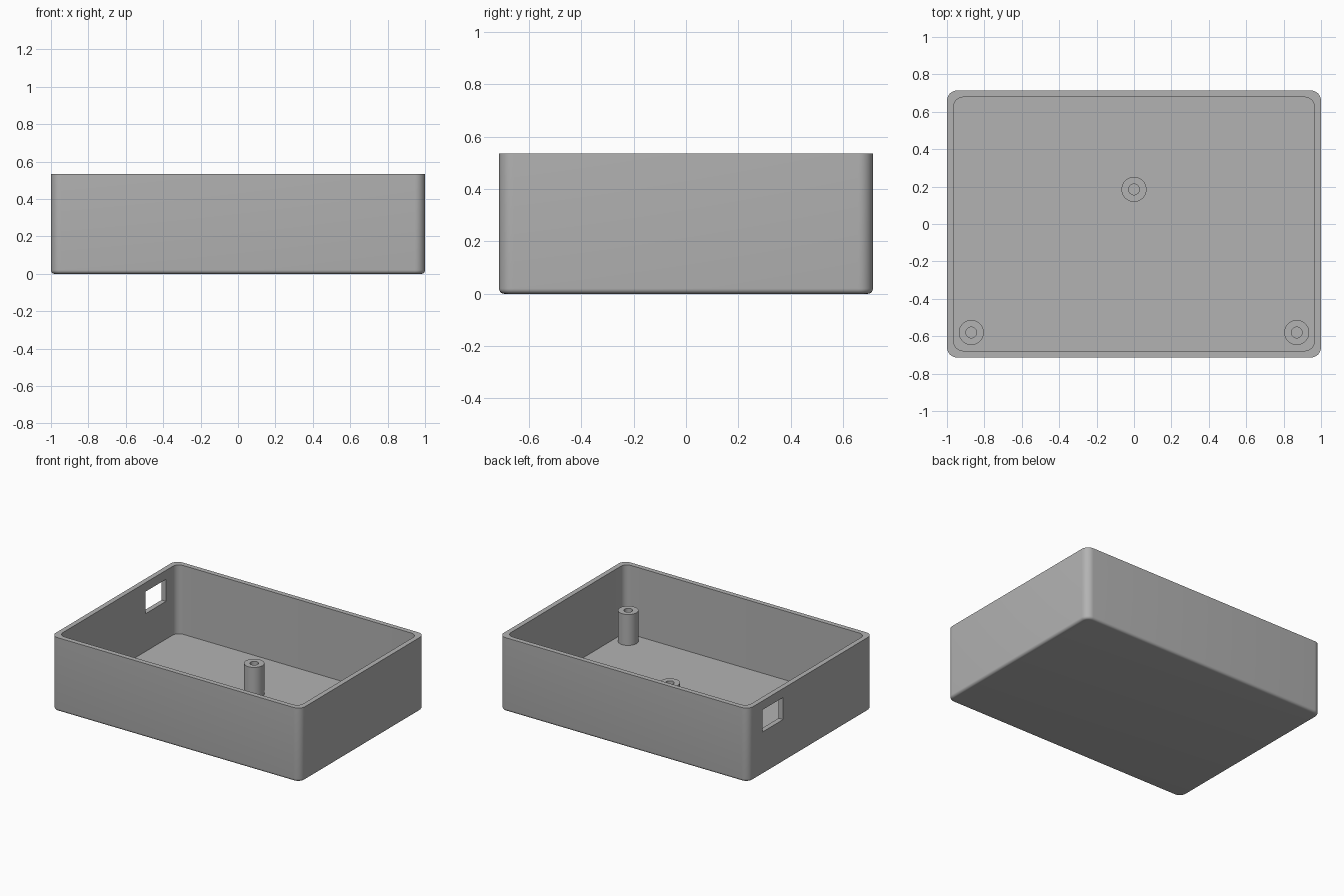
import bpy
import bmesh
from math import pi, sin, cos

HALF_X, HALF_Y, HEIGHT = 1.0, 0.714, 0.535
WALL = 0.036          # wall and floor thickness
CORNER = 0.055        # outer corner radius
FILLET = 0.02         # rounding under the base
POST_TOP = 0.26

if "Cube" in bpy.data.objects:
    bpy.data.objects.remove(bpy.data.objects["Cube"], do_unlink=True)

grey = bpy.data.materials.new("plain grey")
grey.use_nodes = True
colour = (0.45, 0.45, 0.45, 1)
grey.diffuse_color = colour
grey.node_tree.nodes["Principled BSDF"].inputs["Base Color"].default_value = colour


def rounded_outline(hx, hy, radius, steps):
    """Rounded rectangle; a circle when both half sizes equal the radius."""
    points = []
    for k, (sx, sy) in enumerate([(1, 1), (-1, 1), (-1, -1), (1, -1)]):
        for i in range(steps + 1):
            a = (k + i / steps) * pi / 2
            points.append((sx * (hx - radius) + radius * cos(a),
                           sy * (hy - radius) + radius * sin(a)))
    return points


def stack(name, rings, steps, capped, location=(0, 0, 0)):
    """Join rings of (half x, half y, radius, z) into one skin."""
    bm = bmesh.new()
    loops = [[bm.verts.new((x, y, z)) for x, y in rounded_outline(hx, hy, r, steps)]
             for hx, hy, r, z in rings]
    n = len(loops[0])
    for low, high in zip(loops, loops[1:]):
        for i in range(n):
            j = (i + 1) % n
            bm.faces.new((low[i], low[j], high[j], high[i]))
    if capped:
        bm.faces.new(loops[0][::-1])
        bm.faces.new(loops[-1])
    bmesh.ops.remove_doubles(bm, verts=bm.verts, dist=0.0001)
    mesh = bpy.data.meshes.new(name)
    bm.to_mesh(mesh)
    bm.free()
    mesh.materials.append(grey)
    obj = bpy.data.objects.new(name, mesh)
    obj.location = location
    bpy.context.collection.objects.link(obj)
    return obj


def select_only(obj):
    bpy.ops.object.select_all(action="DESELECT")
    obj.select_set(True)
    bpy.context.view_layer.objects.active = obj


def smooth(obj):
    select_only(obj)
    bpy.ops.object.shade_smooth_by_angle(angle=pi / 6)


# Open tray: filleted base, outer wall, rim, inner wall, floor
rings = []
for i in range(6):
    t = i / 5 * pi / 2
    inset = FILLET * (1 - sin(t))
    rings.append((HALF_X - inset, HALF_Y - inset, CORNER - inset, FILLET * (1 - cos(t))))
rings.append((HALF_X, HALF_Y, CORNER, HEIGHT))
for z in (HEIGHT, WALL):
    rings.append((HALF_X - WALL, HALF_Y - WALL, CORNER - 0.005, z))
tray = stack("tray", rings, 8, True)

# Cable window through the -x wall, near the back
bpy.ops.mesh.primitive_cube_add(size=1, location=(-HALF_X, 0.434, 0.39))
cutter = bpy.context.object
cutter.name = "window_cutter"
cutter.scale = (0.2, 0.236, 0.16)
cutter.hide_render = True
cut = tray.modifiers.new("window", "BOOLEAN")
cut.operation = "DIFFERENCE"
cut.solver = "EXACT"
cut.object = cutter
select_only(tray)
bpy.ops.object.modifier_apply(modifier=cut.name)
bpy.data.objects.remove(cutter, do_unlink=True)
smooth(tray)

# Hollow screw posts standing on the floor
OUTER, BORE = 0.067, 0.029
profile = [(r, r, r, z) for r, z in
           [(OUTER, WALL), (OUTER, POST_TOP), (BORE, POST_TOP), (BORE, WALL)]]
for name, x, y in [("screw_post_back", 0, 0.185),
                   ("screw_post_front_left", 0.87, -0.58),
                   ("screw_post_front_right", -0.87, -0.58)]:
    smooth(stack(name, profile, 10, False, (x, y, 0)))
